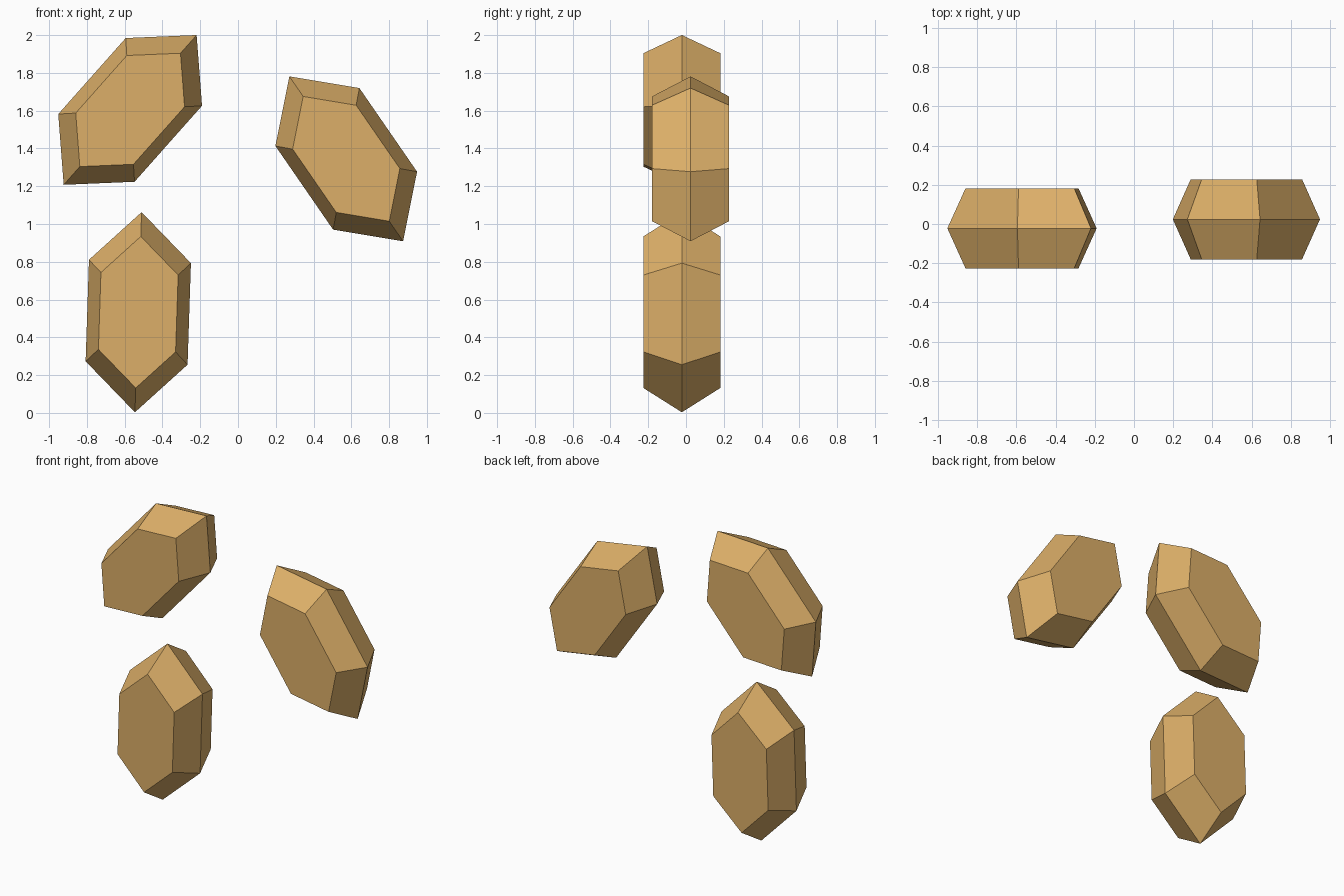
import bpy, bmesh, math
from mathutils import Matrix

if "Cube" in bpy.data.objects:
    bpy.data.objects.remove(bpy.data.objects["Cube"])

mat = bpy.data.materials.new("amber")
mat.diffuse_color = (0.72, 0.43, 0.14, 1)
mat.use_nodes = True
mat.node_tree.nodes["Principled BSDF"].inputs["Base Color"].default_value = mat.diffuse_color

# Elongated hexagon girdle (x, z); smaller copies form the front and back faces
HEXAGON = [(0, 0.53), (0.27, 0.269), (0.27, -0.269),
           (0, -0.53), (-0.27, -0.269), (-0.27, 0.269)]
RINGS = [(-0.204, 0.757), (0, 1), (0.204, 0.757)]  # (y offset, scale)


def gem(name, centre, angle):
    bm = bmesh.new()
    rings = [[bm.verts.new((x * s, y, z * s)) for x, z in HEXAGON] for y, s in RINGS]
    bm.faces.new(rings[0])
    bm.faces.new(rings[-1])
    for a, b in zip(rings, rings[1:]):
        for i in range(6):
            j = (i + 1) % 6
            bm.faces.new((a[i], a[j], b[j], b[i]))
    bmesh.ops.recalc_face_normals(bm, faces=bm.faces)
    mesh = bpy.data.meshes.new(name)
    bm.to_mesh(mesh)
    bm.free()
    mesh.materials.append(mat)
    ob = bpy.data.objects.new(name, mesh)
    ob.matrix_world = Matrix.Translation(centre) @ Matrix.Rotation(math.radians(angle), 4, 'Y')
    bpy.context.collection.objects.link(ob)


# Three floating gems, each tilted in the front plane
gem("lower_gem", (-0.528, -0.022, 0.533), 1.9)
gem("upper_left_gem", (-0.571, -0.022, 1.604), 41.6)
gem("upper_right_gem", (0.573, 0.024, 1.345), -34.6)
